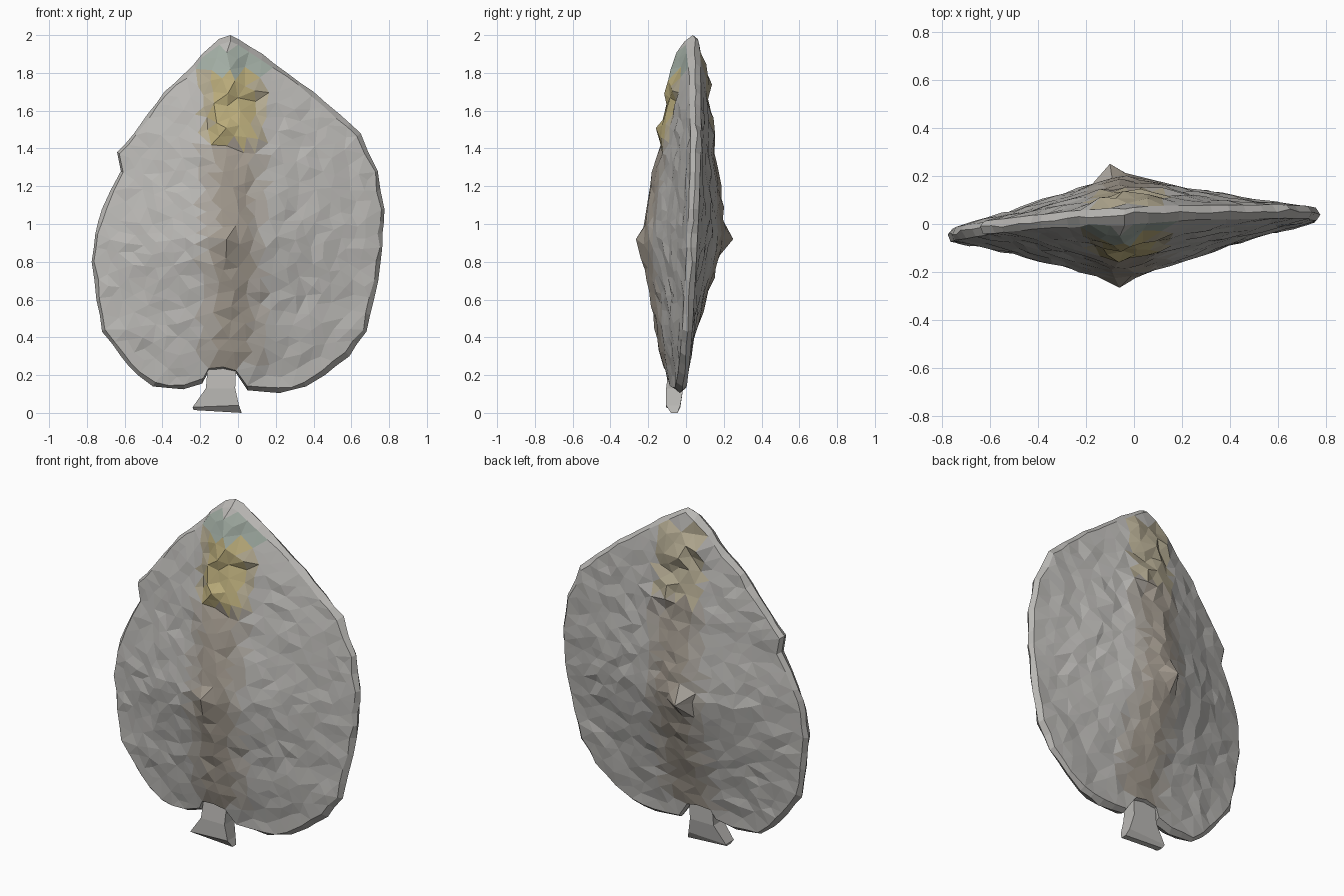
import bpy, bmesh, random
from mathutils import Vector
from mathutils.geometry import delaunay_2d_cdt

if "Cube" in bpy.data.objects:
    bpy.data.objects.remove(bpy.data.objects["Cube"])

random.seed(4)

# outline rows: z, left x, right x
ROWS = [(0.2, -.53, .46), (.3, -.62, .59), (.43, -.72, .68), (.6, -.75, .72),
        (.8, -.775, .755), (.95, -.755, .765), (1.08, -.72, .775), (1.28, -.62, .74),
        (1.38, -.64, .69), (1.48, -.55, .65), (1.58, -.48, .54), (1.7, -.39, .40),
        (1.8, -.28, .26), (1.9, -.19, .13), (1.98, -.10, .0)]
# lobes and notch along the bottom, left to right
BOTTOM = [(-.45, .14), (-.29, .125), (-.19, .155), (-.16, .21), (-.08, .22),
          (-.01, .21), (.05, .12), (.22, .105), (.36, .14)]
# ridge profile: z, front y, back y
RIDGE = [(.1, -.09, -.01), (.2, -.11, .0), (.4, -.16, .05), (.6, -.19, .11),
         (.8, -.235, .175), (.92, -.245, .215), (1.1, -.215, .2), (1.4, -.155, .16),
         (1.6, -.13, .14), (1.8, -.085, .12), (1.9, -.055, .09), (2.0, .0, .05)]
CX, CZ = -0.06, 0.92


def lookup(table, z, col):
    if z <= table[0][0]:
        return table[0][col]
    for a, b in zip(table, table[1:]):
        if z <= b[0]:
            return a[col] + (b[col] - a[col]) * (z - a[0]) / (b[0] - a[0])
    return table[-1][col]


def mid(x, z):
    return 0.05 * x + 0.045 * (z - 1)


def surface_y(x, z, side):
    # side is -1 for the front sheet, +1 for the back sheet
    edge = lookup(ROWS, z, 1) if x < CX else lookup(ROWS, z, 2)
    u = min(1, abs(x - CX) / max(.03, abs(edge - CX)))
    w = (1 - u) ** 1.15
    rim = mid(x, z) + side * .025
    base = mid(CX, z) + side * .025
    return rim + (lookup(RIDGE, z, 1 if side < 0 else 2) - base) * w


def tint(x, y, z, front):
    # palette index for a face
    d = abs(x - .0 + .03)
    if front and d < .17 and 1.42 < z < 1.8:
        return 4 if d < .11 else 3
    if front and d < .18 and 1.8 <= z < 1.93:
        return 5
    if not front and d < .15 and 1.5 < z < 1.9:
        return 3
    if z < 1.5 and z > .25:
        if d < .09:
            return 2
        if d < .17:
            return 1
    return 0


PALETTE = [("grey", (.49, .48, .46)), ("warm_grey", (.43, .40, .36)),
           ("brown", (.36, .32, .27)), ("ochre", (.46, .41, .29)),
           ("yellow", (.50, .42, .20)), ("teal", (.36, .42, .37))]
mats = []
for name, c in PALETTE:
    m = bpy.data.materials.new(name)
    m.diffuse_color = (*c, 1)
    m.use_nodes = True
    m.node_tree.nodes["Principled BSDF"].inputs["Base Color"].default_value = m.diffuse_color
    mats.append(m)


def finish(bm, name):
    bmesh.ops.recalc_face_normals(bm, faces=bm.faces)
    me = bpy.data.meshes.new(name)
    bm.to_mesh(me)
    bm.free()
    for m in mats:
        me.materials.append(m)
    ob = bpy.data.objects.new(name, me)
    bpy.context.collection.objects.link(ob)
    return ob


# silhouette loop, counter-clockwise seen from the front
loop = BOTTOM + [(r, z) for z, l, r in ROWS] + [(-.04, 2.0)] + [(l, z) for z, l, r in reversed(ROWS)]
outline = []
for i, p in enumerate(loop):
    a, b = Vector(p), Vector(loop[(i + 1) % len(loop)])
    outline.append(a)
    if (b - a).length > .13:
        outline.append((a + b) / 2 + Vector((random.uniform(-.006, .006), 0)))
n = len(outline)
centre = Vector((-.03, .95))

# leaf body: two crumpled sheets joined around a bevelled rim
bm = bmesh.new()
rim_mid = [bm.verts.new((p.x, mid(p.x, p.y) + random.uniform(-.008, .008), p.y)) for p in outline]
for side in (-1, 1):
    pts = [centre + (p - centre) * random.uniform(.965, .985) for p in outline]
    pts.append(Vector((CX - .02 * (side + 1), CZ)))
    for _ in range(9000):
        z = random.uniform(.14, 1.95)
        x = random.uniform(lookup(ROWS, z, 1), lookup(ROWS, z, 2))
        if z < .25 and (abs(x + .08) < .15 or abs(x + .02) > .36):
            continue
        if x < lookup(ROWS, z, 1) + .045 or x > lookup(ROWS, z, 2) - .045:
            continue
        q = Vector((x, z))
        if all((q - p).length > .055 for p in pts):
            pts.append(q)
    vs, _, faces, orig, _, _ = delaunay_2d_cdt(pts, [], [list(range(n))], 1, 1e-5)
    made, rim = [], {}
    for p, src in zip(vs, orig):
        x, z = p
        y = surface_y(x, z, side)
        if src and min(src) < n:
            v = bm.verts.new((x, y, z))
            rim[min(src)] = v
        elif n in src:
            v = bm.verts.new((x, y + side * (.05 if side > 0 else .02), z))
        else:
            rough = .022 if abs(x + .02) < .15 and z > 1.4 else .008
            v = bm.verts.new((x, y + random.uniform(-rough, rough), z))
        made.append(v)
    for f in faces:
        face = bm.faces.new([made[i] for i in f])
        c = face.calc_center_median()
        face.material_index = tint(c.x, c.y, c.z, side < 0)
    for i in range(n):
        j = (i + 1) % n
        if i in rim and j in rim:
            bm.faces.new((rim_mid[i], rim_mid[j], rim[j], rim[i]))
finish(bm, "leaf_body")

# flared stalk: lofted four-sided rings (left, right, front, back, left z, right z)
bm = bmesh.new()
rings = []
for l, r, f, b, zl, zr in [(-.235, .02, -.08, -.045, .015, .0), (-.24, .005, -.105, -.03, .03, .04),
                           (-.17, -.015, -.105, -.015, .13, .13), (-.16, -.01, -.09, -.015, .25, .25)]:
    rings.append([bm.verts.new(v) for v in ((l, f, zl), (r, f, zr), (r, b, zr), (l, b, zl))])
for a, b in zip(rings, rings[1:]):
    for i in range(4):
        j = (i + 1) % 4
        bm.faces.new((a[i], a[j], b[j], b[i]))
bm.faces.new(rings[0])
bm.faces.new(rings[-1])
finish(bm, "stalk")
